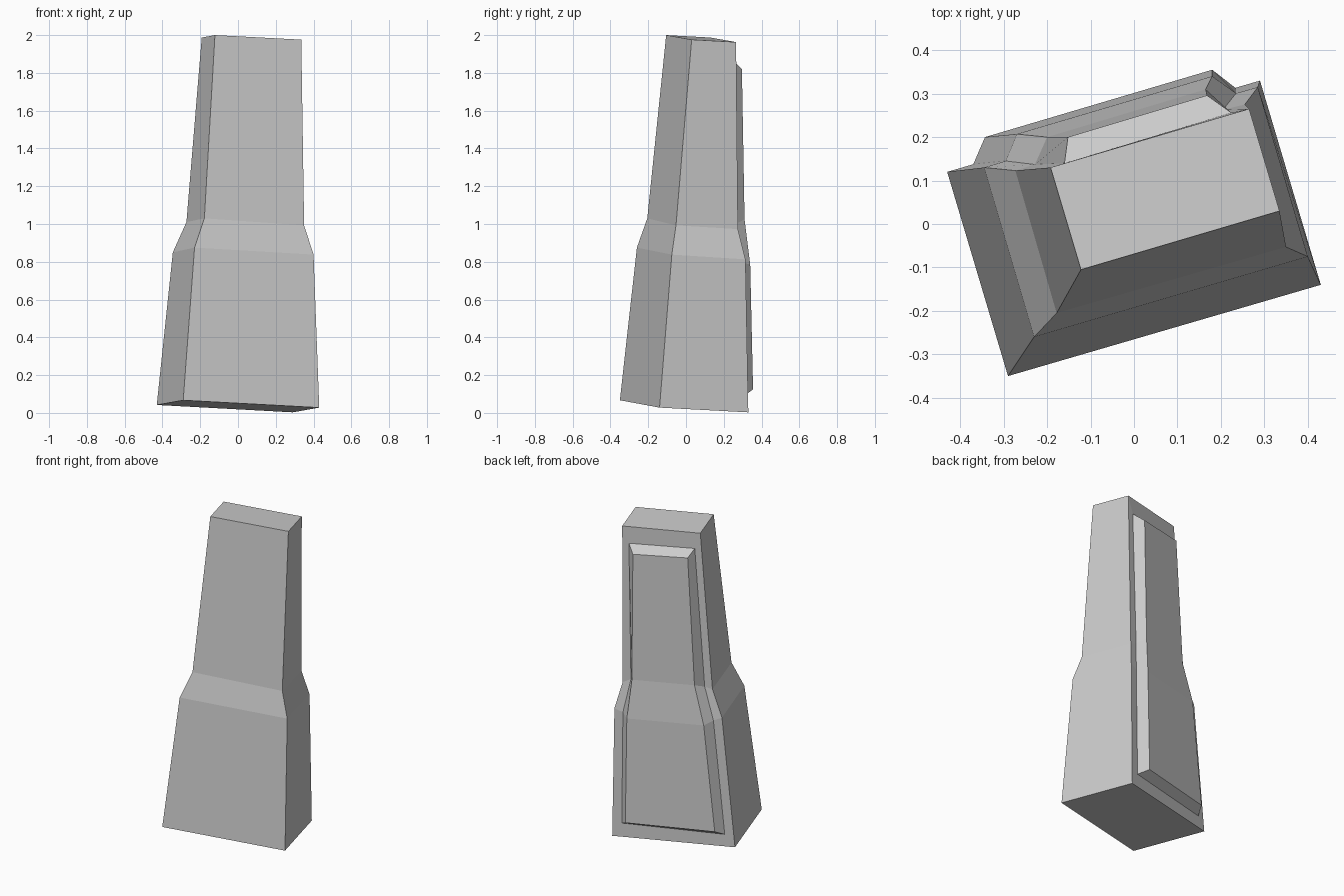
import bpy, bmesh
from mathutils import Vector as V

if "Cube" in bpy.data.objects:
    bpy.data.objects.remove(bpy.data.objects["Cube"])

# Body cross-sections, bottom to top: left, front and right corners.
# The back corner completes each parallelogram.
SECTIONS = [
    ((-.43, .12, .042), (-.29, -.35, .067), (.43, -.14, .028)),
    ((-.345, .13, .85), (-.23, -.26, .875), (.40, -.075, .838)),
    ((-.273, .123, 1.01), (-.178, -.205, 1.03), (.35, -.053, .993)),
    ((-.192, .13, 1.987), (-.122, -.105, 2.0), (.335, .03, 1.976)),
]
# Back panel outline, bottom to top: left edge then right edge
PANEL_BASE = ([(-.37, .1375, .115), (-.295, .145, .825), (-.228, .137, 1.02), (-.16, .14, 1.885)],
              [(.235, .312, .092), (.235, .301, .795), (.205, .263, 1.0), (.224, .256, 1.86)])
PANEL_TOP = ([(-.343, .2, .148), (-.27, .207, .81), (-.2, .2, 1.045), (-.152, .2, 1.845)],
             [(.18, .355, .125), (.18, .34, .785), (.165, .31, 1.025), (.168, .296, 1.82)])

bm = bmesh.new()
rings = []
for a, b, c in SECTIONS:
    d = V(a) + V(c) - V(b)
    rings.append([bm.verts.new(p) for p in (a, b, c, d)])


def bridge(p, q, closed=False):
    n = len(p)
    for i in range(n if closed else n - 1):
        j = (i + 1) % n
        bm.faces.new((p[i], p[j], q[j], q[i]))


def loop(left, right):
    return left + right[::-1]


def new_loop(sides):
    return loop(*[[bm.verts.new(p) for p in s] for s in sides])


# Left, front and right sides, plus the two ends
for lo, hi in zip(rings, rings[1:]):
    bridge(lo, hi)
bm.faces.new(rings[0][::-1])
bm.faces.new(rings[-1])

# Back side: flat border, sloped rim and raised panel
outline = loop([r[0] for r in rings], [r[3] for r in rings])
base = new_loop(PANEL_BASE)
raised = new_loop(PANEL_TOP)
bridge(outline, base, True)
bridge(base, raised, True)
bridge(raised[:4], raised[:3:-1])

bmesh.ops.recalc_face_normals(bm, faces=bm.faces)
mesh = bpy.data.meshes.new("tapered_block")
bm.to_mesh(mesh)
bm.free()
obj = bpy.data.objects.new("tapered_block", mesh)
bpy.context.collection.objects.link(obj)
